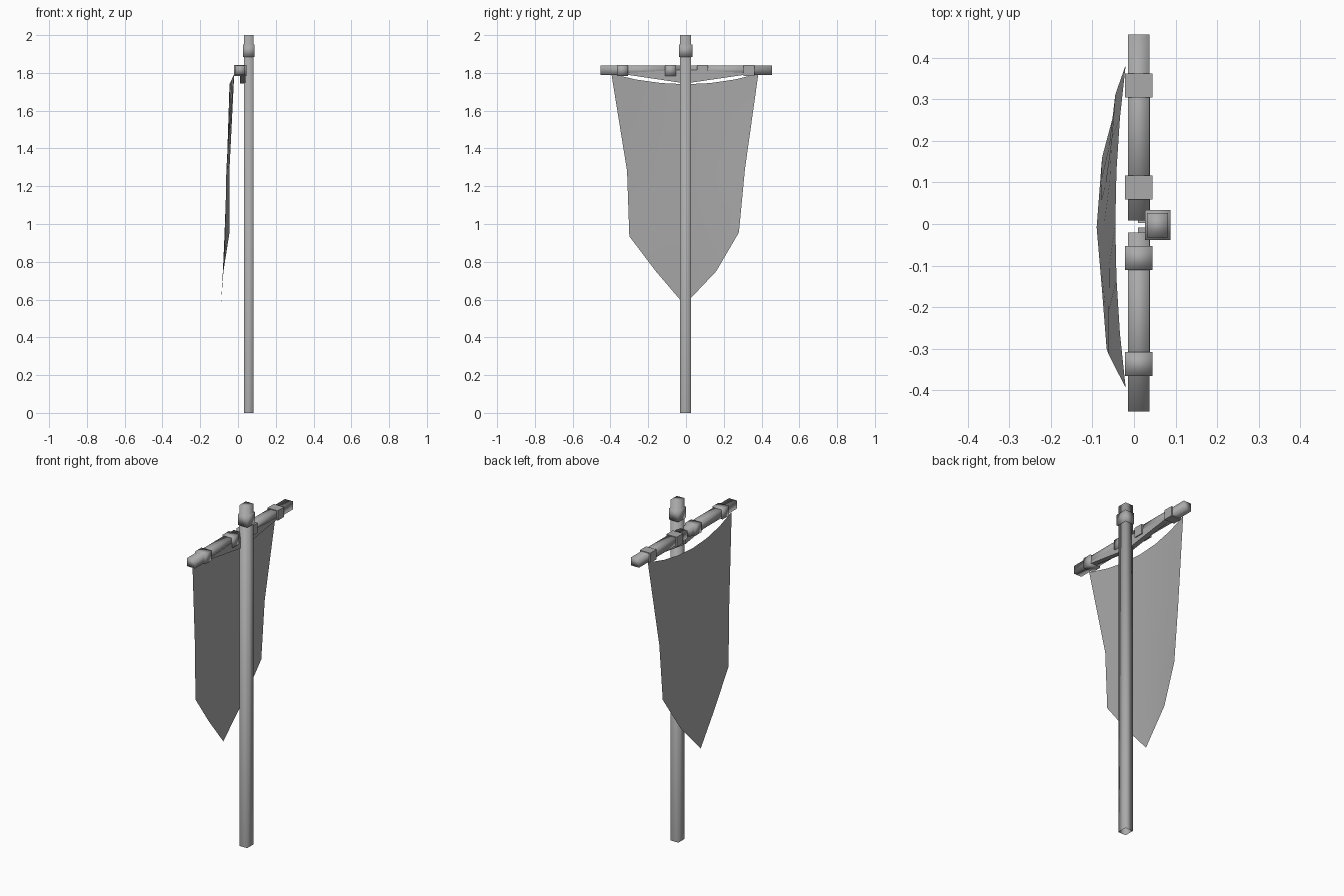
import bpy

cube = bpy.data.objects.get("Cube")
if cube:
    bpy.data.objects.remove(cube, do_unlink=True)

grey = bpy.data.materials.new("plain grey")
grey.use_nodes = True
COLOUR = (0.4, 0.4, 0.4, 1)
grey.diffuse_color = COLOUR
grey.node_tree.nodes["Principled BSDF"].inputs["Base Color"].default_value = COLOUR


def make(name, verts, faces, smooth=True):
    mesh = bpy.data.meshes.new(name)
    mesh.from_pydata(verts, [], faces)
    mesh.materials.append(grey)
    for p in mesh.polygons:
        p.use_smooth = smooth
    obj = bpy.data.objects.new(name, mesh)
    bpy.context.collection.objects.link(obj)
    return obj


def box(name, xs, ys, zs, smooth=True, skip=()):
    """Axis-aligned box; skip lists the face numbers left open (0 is the bottom)."""
    verts = [(x, y, z) for z in zs for x, y in
             ((xs[0], ys[0]), (xs[1], ys[0]), (xs[1], ys[1]), (xs[0], ys[1]))]
    faces = [(3, 2, 1, 0), (4, 5, 6, 7)]
    faces += [(i, (i + 1) % 4, (i + 1) % 4 + 4, i + 4) for i in range(4)]
    return make(name, verts, [f for i, f in enumerate(faces) if i not in skip], smooth)


# Upright pole, open underneath, with a collar near the top
box("pole", (0.031, 0.082), (-0.032, 0.027), (0, 2), skip=(0,))
box("pole_collar", (0.027, 0.088), (-0.038, 0.034), (1.885, 1.95))

# Crossbar in two halves, each with two bands
BAR_Z = (1.79, 1.838)
box("crossbar_right", (-0.014, 0.037), (-0.452, -0.02), BAR_Z)
box("crossbar_left", (-0.014, 0.037), (0.008, 0.456), BAR_Z)
for i, y in enumerate((-0.337, -0.082, 0.088, 0.334)):
    box(f"bar_band_{i + 1}", (-0.022, 0.045), (y - 0.029, y + 0.029),
        (1.784, 1.842), smooth=y < 0)

# Tapered braces running from the outer bands to the pole
for name, outer, inner in (("brace_right", -0.31, -0.008), ("brace_left", 0.31, 0.003)):
    section = [(outer, 1.79), (outer, 1.8), (inner, 1.818), (inner, 1.745)]
    verts = [(x, y, z) for x in (0.01, 0.039) for y, z in section]
    faces = [(0, 1, 2, 3), (7, 6, 5, 4)]
    faces += [(i, i + 4, (i + 1) % 4 + 4, (i + 1) % 4) for i in range(4)]
    if outer > 0:
        faces = [f[::-1] for f in faces]
    make(name, verts, faces, smooth=False)

# Banner cloth: rows of (right, middle, left) points, blended across
rows = [
    ((-0.02, -0.395, 1.795), (-0.045, 0, 1.74), (-0.02, 0.383, 1.795)),
    ((-0.062, -0.312, 1.28), (-0.06, 0, 1.26), (-0.045, 0.312, 1.29)),
    ((-0.066, -0.3, 0.935), (-0.072, 0, 0.93), (-0.045, 0.28, 0.955)),
    ((-0.077, -0.16, 0.75), (-0.08, 0, 0.75), (-0.077, 0.16, 0.75)),
]
STEPS = 6
verts = []
for right, mid, left in rows:
    for i in range(STEPS + 1):
        t = 2 * i / STEPS - 1
        side = left if t > 0 else right
        u = abs(t)
        x, z = (mid[k] + (side[k] - mid[k]) * u * u for k in (0, 2))
        verts.append((x, side[1] * u, z))
n = STEPS + 1
faces = [(r * n + i, r * n + i + 1, (r + 1) * n + i + 1, (r + 1) * n + i)
         for r in range(len(rows) - 1) for i in range(STEPS)]
tip = len(verts)
verts.append((-0.09, -0.008, 0.572))
faces += [(tip - n + i, tip - n + i + 1, tip) for i in range(STEPS)]
make("banner_cloth", verts, [f[::-1] for f in faces])
